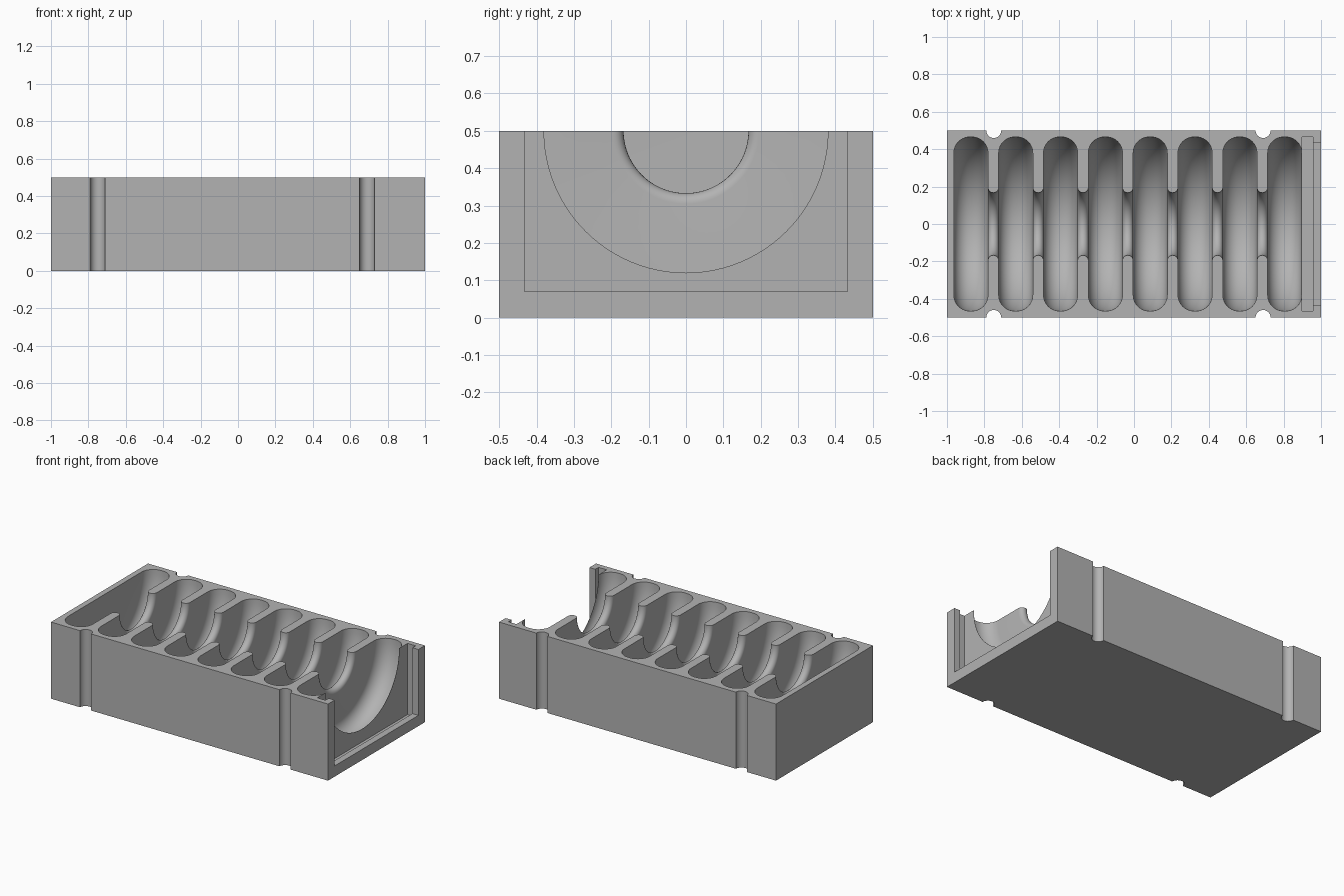
import bpy, bmesh, math
from mathutils import Matrix, Vector

if "Cube" in bpy.data.objects:
    bpy.data.objects.remove(bpy.data.objects["Cube"], do_unlink=True)

grey = bpy.data.materials.new("plain grey")
grey.use_nodes = True
grey.diffuse_color = (0.45, 0.45, 0.45, 1)
grey.node_tree.nodes["Principled BSDF"].inputs["Base Color"].default_value = (0.45, 0.45, 0.45, 1)


def make(name, bm):
    bmesh.ops.recalc_face_normals(bm, faces=bm.faces)
    mesh = bpy.data.meshes.new(name)
    bm.to_mesh(mesh)
    bm.free()
    mesh.materials.append(grey)
    ob = bpy.data.objects.new(name, mesh)
    bpy.context.collection.objects.link(ob)
    return ob


def box(name, lo, hi):
    lo, hi = Vector(lo), Vector(hi)
    bm = bmesh.new()
    bmesh.ops.create_cube(bm, size=1, matrix=Matrix.Translation((lo + hi) / 2)
                          @ Matrix.Diagonal((hi - lo).to_4d()))
    return make(name, bm)


def post(name, x, y):
    bm = bmesh.new()
    bmesh.ops.create_cone(bm, cap_ends=True, segments=48, radius1=0.04, radius2=0.04,
                          depth=2, matrix=Matrix.Translation((x, y, 0)))
    return make(name, bm)


def arc(cx, cr, rad, a0, a1, n):
    for i in range(n + 1):
        a = math.radians(a0 + (a1 - a0) * i / n)
        yield cx + rad * math.cos(a), cr + rad * math.sin(a)


# Profile of the row of round chambers joined by rounded necks
CELLS, FIRST, PITCH = 8, -0.872, 0.2397
HALF, OUTER, FILLET, NECK = 0.091, 0.465, 0.085, 0.167
LIP = PITCH / 2 - HALF
profile = [(FIRST - HALF, 0)]
for i in range(CELLS):
    c = FIRST + i * PITCH
    profile += arc(c - HALF + FILLET, OUTER - FILLET, FILLET, 180, 90, 10)
    profile += arc(c + HALF - FILLET, OUTER - FILLET, FILLET, 90, 0, 10)
    if i < CELLS - 1:
        profile += arc(c + PITCH / 2, NECK + LIP, LIP, 180, 360, 12)
profile += [(0.93, OUTER - FILLET), (0.93, 0)]


def lathe(name, points, steps=96):
    bm = bmesh.new()
    rings = []
    for x, r in points:
        if r == 0:
            rings.append([bm.verts.new((x, 0, 0.5))] * steps)
        else:
            rings.append([bm.verts.new((x, r * math.cos(t), 0.5 + r * math.sin(t)))
                          for t in (2 * math.pi * k / steps for k in range(steps))])
    for a, b in zip(rings, rings[1:]):
        for k in range(steps):
            j = (k + 1) % steps
            corners = list(dict.fromkeys((a[k], a[j], b[j], b[k])))
            bm.faces.new(corners)
    return make(name, bm)


# Block, then the shapes taken out of it
block = box("block", (-1, -0.5, 0), (1, 0.5, 0.5))
cutters = [
    lathe("chamber_cutter", profile),
    box("slot_cutter", (0.898, -0.465, 0.035), (0.957, 0.465, 0.7)),
    box("opening_cutter", (0.93, -0.432, 0.07), (1.1, 0.432, 0.7)),
]
for x in (-0.75, 0.69):
    for y in (-0.5, 0.5):
        cutters.append(post("notch_cutter", x, y))

for cutter in cutters:
    mod = block.modifiers.new(cutter.name, "BOOLEAN")
    mod.operation = "DIFFERENCE"
    mod.solver = "EXACT"
    mod.object = cutter
    cutter.hide_render = True

# Apply the cuts and drop the cutters
bpy.context.view_layer.update()
result = bpy.data.meshes.new_from_object(
    block.evaluated_get(bpy.context.evaluated_depsgraph_get()))
block.modifiers.clear()
block.data = result
for cutter in cutters:
    bpy.data.objects.remove(cutter, do_unlink=True)

bpy.ops.object.select_all(action="DESELECT")
block.select_set(True)
bpy.context.view_layer.objects.active = block
bpy.ops.object.shade_smooth_by_angle(angle=math.radians(30))
